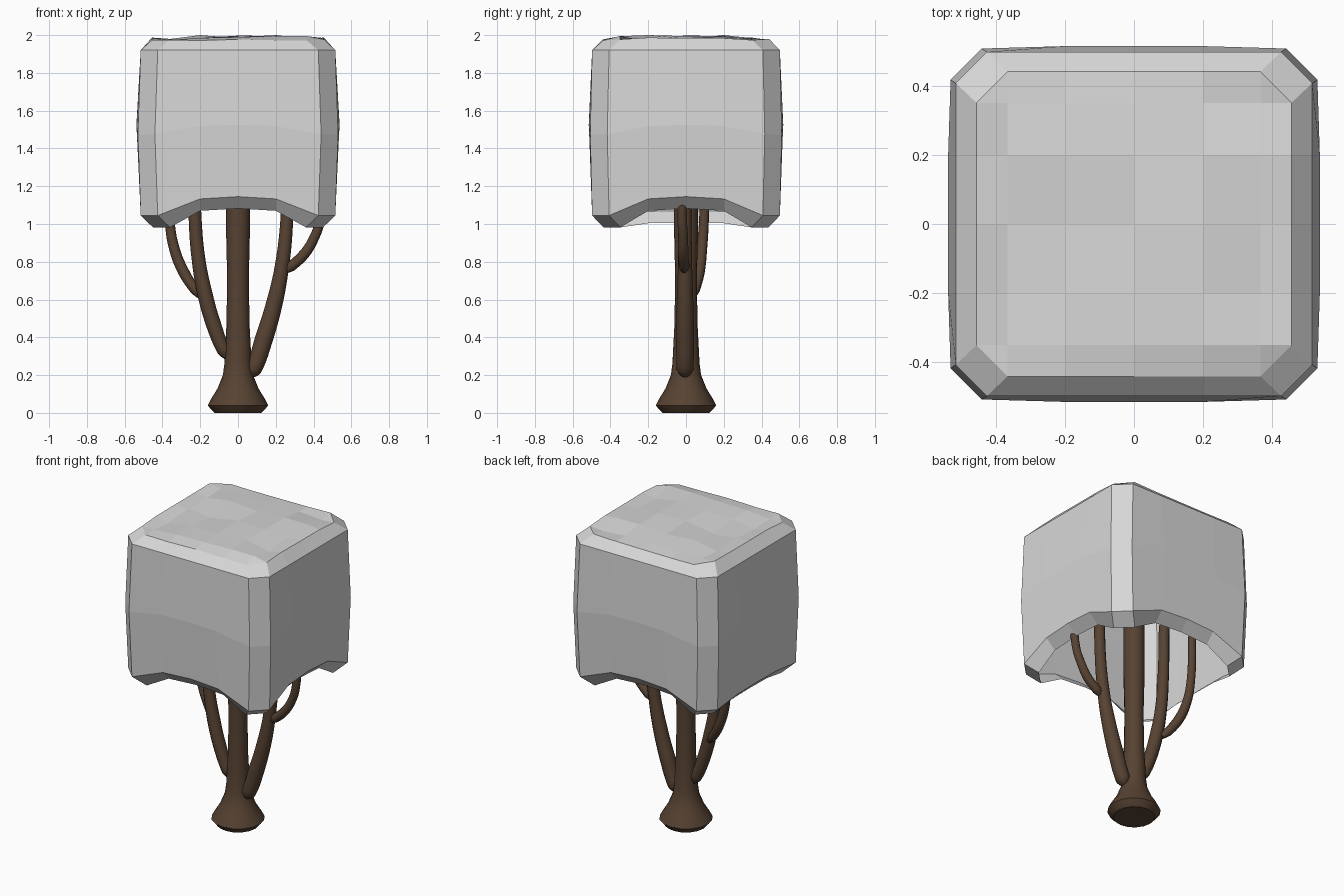
import bpy, bmesh, math, random

if "Cube" in bpy.data.objects:
    bpy.data.objects.remove(bpy.data.objects["Cube"])
random.seed(4)


def material(name, colour):
    m = bpy.data.materials.new(name)
    m.diffuse_color = (*colour, 1)
    m.use_nodes = True
    m.node_tree.nodes["Principled BSDF"].inputs["Base Color"].default_value = m.diffuse_color
    return m


GREY = material("pale_grey", (0.68, 0.68, 0.68))
BROWN = material("bark_brown", (0.095, 0.055, 0.032))


def tube(name, pts, kind="BEZIER", sides=4):
    """Tapered round tube; pts are (x, y, z, radius)."""
    cu = bpy.data.curves.new(name, "CURVE")
    cu.dimensions = "3D"
    cu.bevel_depth = 1
    cu.bevel_resolution = sides
    cu.resolution_u = 6
    cu.use_fill_caps = True
    sp = cu.splines.new(kind)
    target = sp.bezier_points if kind == "BEZIER" else sp.points
    target.add(len(pts) - 1)
    for p, (x, y, z, r) in zip(target, pts):
        if kind == "BEZIER":
            p.co = (x, y, z)
            p.handle_left_type = p.handle_right_type = "AUTO"
        else:
            p.co = (x, y, z, 1)
        p.radius = r
    ob = bpy.data.objects.new(name, cu)
    bpy.context.collection.objects.link(ob)
    bpy.ops.object.select_all(action="DESELECT")
    ob.select_set(True)
    bpy.context.view_layer.objects.active = ob
    bpy.ops.object.convert(target="MESH")
    ob = bpy.context.object
    ob.data.materials.clear()
    ob.data.materials.append(BROWN)
    bpy.ops.object.shade_smooth_by_angle(angle=math.radians(50))
    return ob


# trunk with a flared foot
tube("trunk", [(0, 0, 0, .125), (0, 0, .015, .14), (0, 0, .04, .16), (0, 0, .07, .145),
               (0, 0, .13, .108), (0, 0, .2, .08), (0, 0, .26, .072), (0, 0, .45, .062),
               (0, 0, .7, .057), (0, 0, 1.0, .064), (0, 0, 1.5, .064)], "POLY", 6)

# main branches
tube("left_branch", [(-.05, .0, .29, .018), (-.075, 0, .33, .036), (-.13, 0, .47, .04),
                     (-.175, .0, .63, .04), (-.21, .0, .82, .036), (-.228, 0, 1.05, .034),
                     (-.235, 0, 1.4, .032)])
tube("right_branch", [(.055, -.005, .195, .02), (.08, -.005, .23, .045), (.14, -.005, .4, .048),
                      (.19, -.005, .57, .044), (.23, -.005, .76, .038), (.257, -.005, 1.0, .034),
                      (.265, -.005, 1.4, .032)])
# side twigs
tube("left_twig", [(-.19, .03, .61, .015), (-.225, .045, .65, .028), (-.29, .07, .75, .03),
                   (-.34, .085, .88, .028), (-.362, .095, 1.02, .026), (-.37, .1, 1.35, .024)])
tube("right_twig", [(.25, -.01, .75, .015), (.28, -.01, .775, .028), (.35, -.015, .84, .028),
                    (.4, -.015, .92, .026), (.435, -.02, 1.02, .025), (.45, -.02, 1.3, .024)])

# blocky leaf canopy: hollow shell of chamfered rings, open below
CH = .09
# half x, half y, z, arch rise, mid bulge
LEVELS = [(.455, .44, 1.978, 0, 0), (.515, .497, 1.92, 0, 0), (.53, .507, 1.475, .05, .008),
          (.515, .497, 1.045, .1, 0), (.45, .437, .982, .1, 0)]
bm = bmesh.new()


def ring(hx, hy, z, arch, bulge):
    vs = []
    for side in range(4):  # front, right, back, left
        along, out = (hx, hy) if side % 2 == 0 else (hy, hx)
        for k, t in enumerate((-(along - CH), -.2, 0, .2, along - CH)):
            mid = (0, .88, 1, .88, 0)[k]
            rise = arch * mid * (.25 if side == 3 and z < 1.2 else 1)
            if z > 1.95:
                rise = random.uniform(-.008, .01)
            o = out + bulge * mid
            x, y = [(t, -o), (o, t), (-t, o), (-o, -t)][side]
            vs.append(bm.verts.new((x, y, z + rise)))
    return vs


rings = [ring(*lv) for lv in LEVELS]
for a, b in zip(rings, rings[1:]):
    for i in range(20):
        j = (i + 1) % 20
        bm.faces.new((a[j], a[i], b[i], b[j]))

# uneven top: 5 x 5 grid joined to the top ring
xs, ys = (-.365, -.2, 0, .2, .365), (-.35, -.2, 0, .2, .35)
grid = [[bm.verts.new((x, y, random.uniform(1.96, 2.0))) for x in xs] for y in ys]
grid[3][1].co.z = grid[1][3].co.z = 2.0
for r in range(4):
    for c in range(4):
        bm.faces.new((grid[r][c], grid[r][c + 1], grid[r + 1][c + 1], grid[r + 1][c]))
edges = [grid[0], [g[4] for g in grid], grid[4][::-1], [g[0] for g in grid][::-1]]
top = rings[0]
for s in range(4):
    for k in range(4):
        i = s * 5 + k
        bm.faces.new((top[i], top[i + 1], edges[s][k + 1], edges[s][k]))
    bm.faces.new((top[s * 5 + 4], top[(s * 5 + 5) % 20], edges[s][4]))

bmesh.ops.recalc_face_normals(bm, faces=bm.faces)
if sum(f.normal.z for f in bm.faces if f.calc_center_median().z > 1.9) < 0:
    bmesh.ops.reverse_faces(bm, faces=bm.faces)
me = bpy.data.meshes.new("canopy")
bm.to_mesh(me)
bm.free()
me.materials.append(GREY)
bpy.context.collection.objects.link(bpy.data.objects.new("canopy", me))
